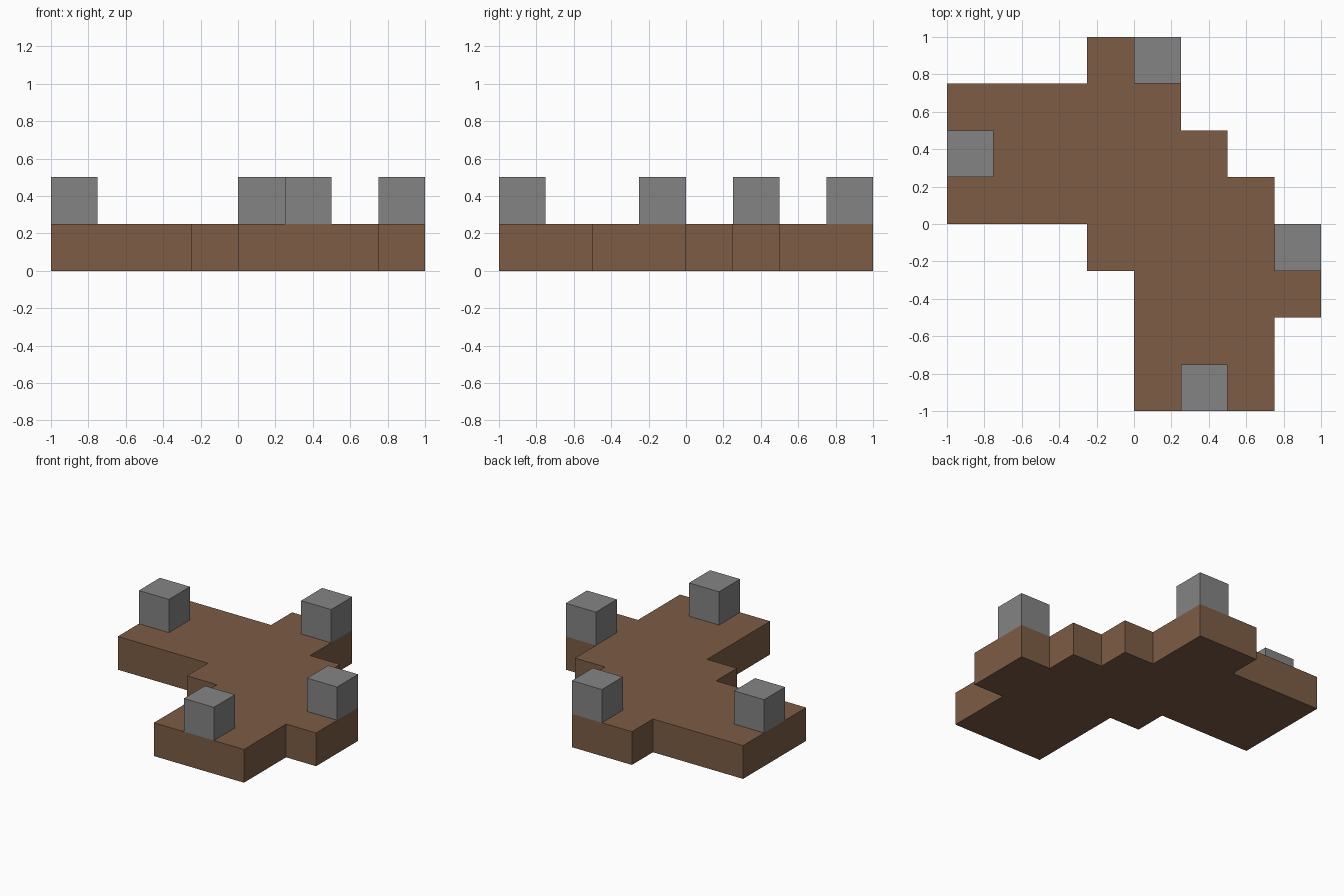
import bpy
import bmesh

cube = bpy.data.objects.get("Cube")
if cube:
    bpy.data.objects.remove(cube, do_unlink=True)

UNIT = 0.25  # one grid cell


def make_material(name, rgb):
    mat = bpy.data.materials.new(name)
    mat.use_nodes = True
    color = (*rgb, 1.0)
    mat.diffuse_color = color
    mat.node_tree.nodes["Principled BSDF"].inputs["Base Color"].default_value = color
    return mat


def extruded_outline(name, outline, bottom, height, mat):
    """Extrude a grid-cell outline upward into a flat-sided solid."""
    bm = bmesh.new()
    base = bm.faces.new([bm.verts.new((x * UNIT, y * UNIT, bottom * UNIT)) for x, y in outline])
    top = bmesh.ops.extrude_face_region(bm, geom=[base], use_keep_orig=True)
    moved = [g for g in top["geom"] if isinstance(g, bmesh.types.BMVert)]
    bmesh.ops.translate(bm, verts=moved, vec=(0, 0, height * UNIT))
    bmesh.ops.recalc_face_normals(bm, faces=bm.faces)
    mesh = bpy.data.meshes.new(name)
    bm.to_mesh(mesh)
    bm.free()
    mesh.materials.append(mat)
    obj = bpy.data.objects.new(name, mesh)
    bpy.context.collection.objects.link(obj)
    return obj


brown = make_material("earth brown", (0.205, 0.107, 0.06))
grey = make_material("stone grey", (0.231, 0.231, 0.231))

# Stepped ground slab
ground_outline = [
    (-4, 0), (-1, 0), (-1, -1), (0, -1), (0, -4), (3, -4), (3, -2), (4, -2), (4, 0),
    (3, 0), (3, 1), (2, 1), (2, 2), (1, 2), (1, 4), (-1, 4), (-1, 3), (-4, 3),
]
extruded_outline("ground_slab", ground_outline, 0, 1, brown)

# Stone blocks standing on the edges of the slab
blocks = {"left": (3, -1), "right": (-4, 1), "front": (1, -4), "back": (0, 3)}
for side, (x, y) in blocks.items():
    square = [(x, y), (x + 1, y), (x + 1, y + 1), (x, y + 1)]
    extruded_outline(f"{side}_stone_block", square, 1, 1, grey)
